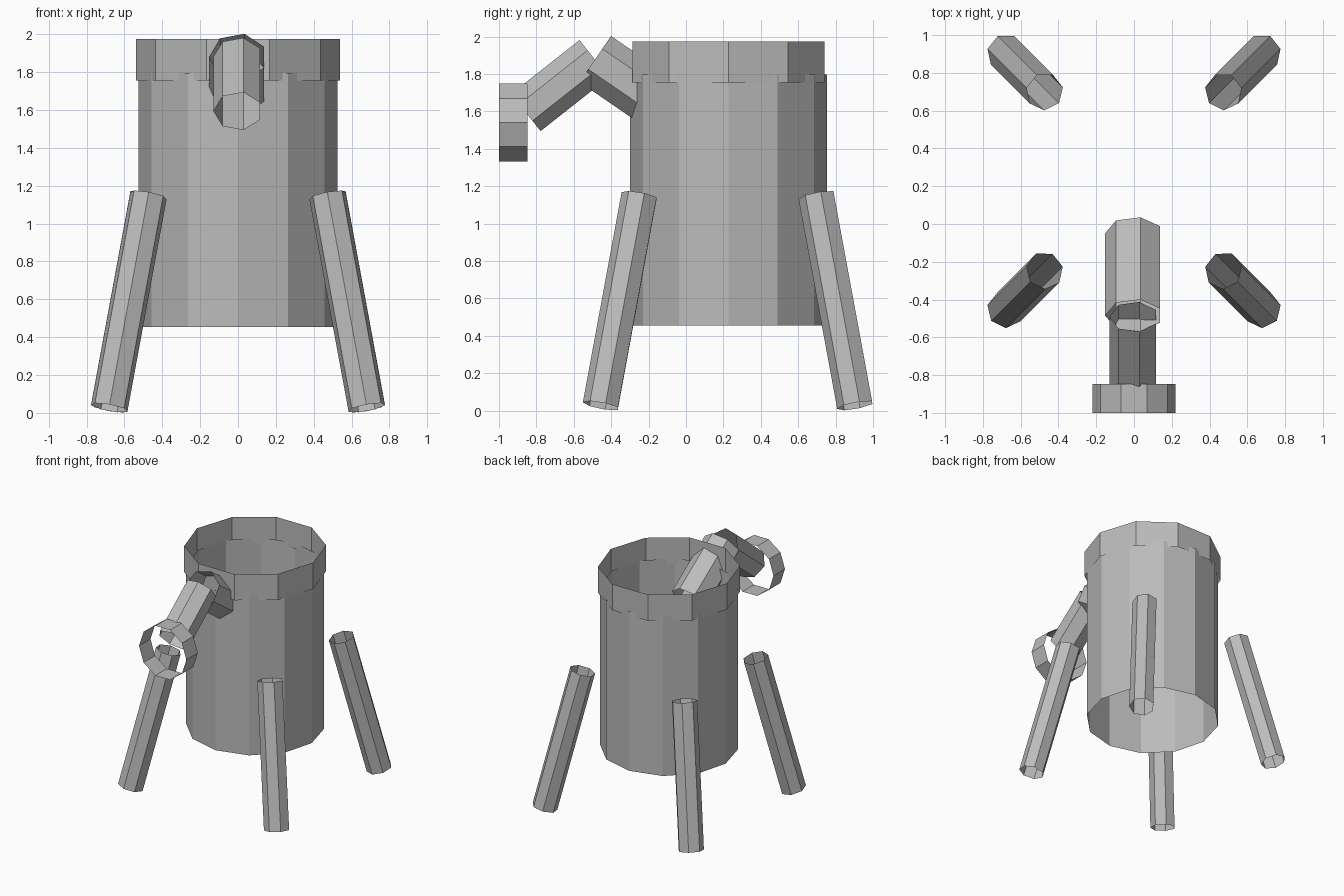
import bpy
import bmesh
from math import radians
from mathutils import Matrix, Vector

cube = bpy.data.objects.get("Cube")
if cube:
    bpy.data.objects.remove(cube, do_unlink=True)

grey = bpy.data.materials.new("plain_grey")
grey.use_nodes = True
colour = (0.5, 0.5, 0.5, 1)
grey.diffuse_color = colour
grey.node_tree.nodes["Principled BSDF"].inputs["Base Color"].default_value = colour


def tube(name, start, end, radius, sides, first_angle=0):
    """Open, flat-sided tube between two points, with no twist about its axis."""
    start, end = Vector(start), Vector(end)
    axis = end - start
    turn = Vector((0, 0, 1)).rotation_difference(axis).to_matrix().to_4x4()
    bm = bmesh.new()
    bmesh.ops.create_cone(bm, cap_ends=False, segments=sides, radius1=radius,
                          radius2=radius, depth=axis.length)
    # Turn the first corner to the wanted angle around the axis
    corner = next(iter(bm.verts)).co
    spin = Matrix.Rotation(radians(first_angle) - Vector((1, 0)).angle_signed(corner.xy) * -1, 4, "Z")
    bm.transform(Matrix.Translation((start + end) / 2) @ turn @ spin)
    mesh = bpy.data.meshes.new(name)
    bm.to_mesh(mesh)
    bm.free()
    mesh.materials.append(grey)
    obj = bpy.data.objects.new(name, mesh)
    bpy.context.collection.objects.link(obj)
    return obj


MID_Y = 0.227  # the body stands behind the centre to leave room for the arm

# Body and the collar around its open top
tube("body", (0, MID_Y, 0.455), (0, MID_Y, 1.797), 0.527, 12)
tube("collar", (0, MID_Y, 1.755), (0, MID_Y, 1.975), 0.54, 10)

# Bent arm with a ring at its tip
tube("upper_arm", (0, -0.049, 1.581), (0, -0.485, 1.88), 0.153, 7, 180)
tube("forearm", (0, -0.491, 1.882), (0, -0.856, 1.594), 0.13, 7, 180)
tube("tip_ring", (0, -0.848, 1.541), (0, -1.0, 1.541), 0.22, 10)

# Four splayed legs
for end_name, sy in (("front", -1), ("back", 1)):
    for side_name, sx in (("right", -1), ("left", 1)):
        foot = (sx * 0.68, MID_Y + sy * 0.68, 0.027)
        top = (sx * 0.473, MID_Y + sy * 0.473, 1.15)
        tube(f"{end_name}_{side_name}_leg", foot, top, 0.1, 7, -90)
